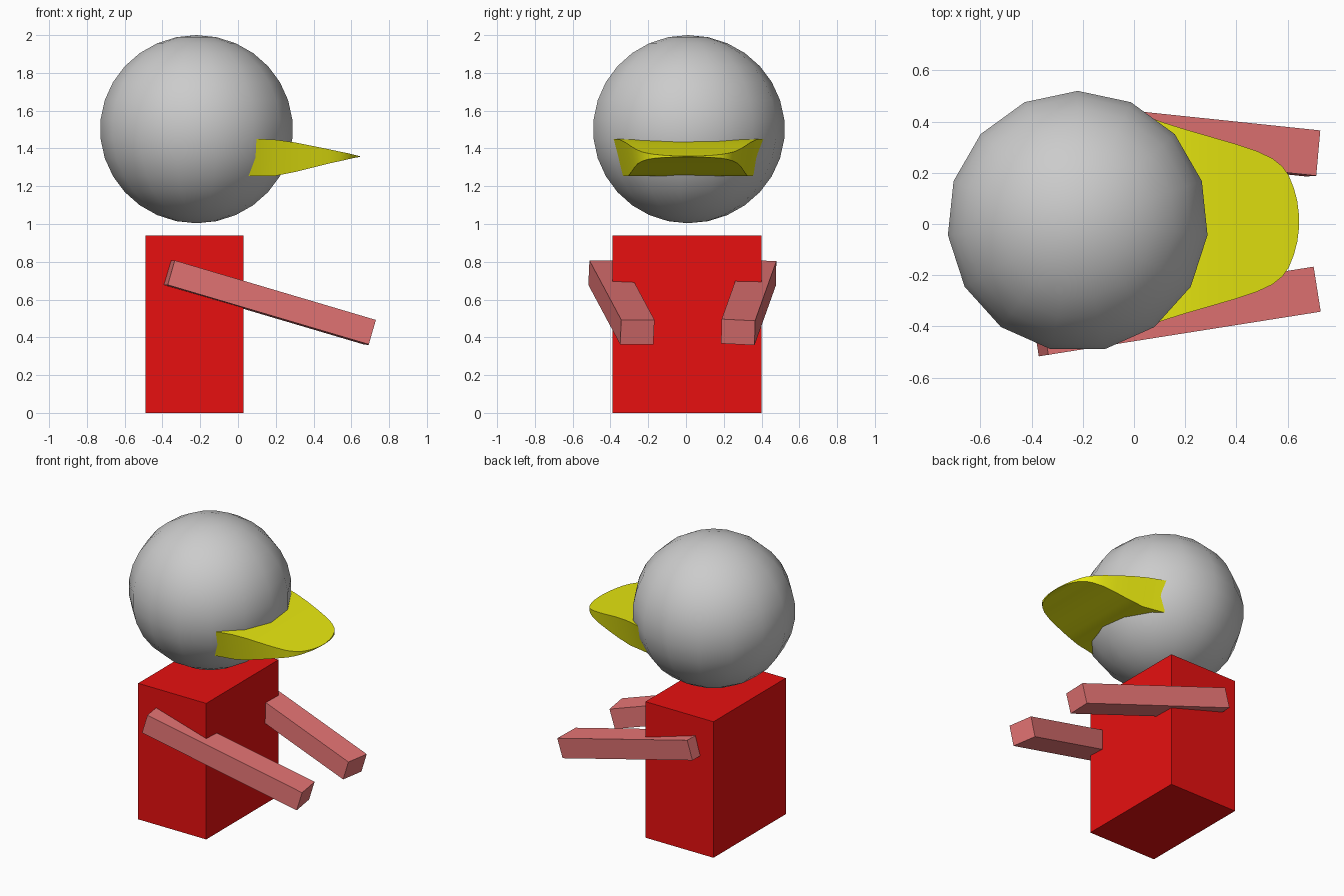
import bpy
from math import radians

if "Cube" in bpy.data.objects:
    bpy.data.objects.remove(bpy.data.objects["Cube"])


def colour(obj, name, rgb):
    mat = bpy.data.materials.get(name) or bpy.data.materials.new(name)
    mat.diffuse_color = (*rgb, 1)
    mat.use_nodes = True
    mat.node_tree.nodes["Principled BSDF"].inputs["Base Color"].default_value = mat.diffuse_color
    obj.data.materials.append(mat)


def box(name, centre, size, rot=(0, 0, 0)):
    bpy.ops.mesh.primitive_cube_add(size=1, location=centre,
                                    rotation=[radians(a) for a in rot])
    obj = bpy.context.object
    obj.name = name
    obj.scale = size
    return obj


# Head: 15-sided smooth sphere
bpy.ops.mesh.primitive_uv_sphere_add(segments=15, ring_count=15, radius=1,
                                     location=(-0.22, 0.01, 1.502))
head = bpy.context.object
head.name = "head"
head.scale = (0.513, 0.513, 0.498)
bpy.ops.object.shade_smooth()

# Body block
body = box("body", (-0.23, 0.005, 0.47), (0.52, 0.79, 0.94))
colour(body, "red", (0.8, 0.005, 0.005))

# Arms, sloping down and inwards
for name, y, rot in (("left_arm", 0.332, (-3, 16.3, -6)),
                     ("right_arm", -0.342, (0, 16.3, 9))):
    arm = box(name, (0.165, y, 0.585), (1.123, 0.178, 0.135), rot)
    colour(arm, "pale_red", (0.8, 0.18, 0.18))

# Cap peak: stations of x, top half-width, bottom half-width, top z, bottom z
stations = [
    (0.05, 0.410, 0.345, 1.450, 1.255),
    (0.12, 0.385, 0.330, 1.450, 1.255),
    (0.20, 0.360, 0.315, 1.446, 1.255),
    (0.30, 0.331, 0.300, 1.432, 1.275),
    (0.40, 0.302, 0.283, 1.412, 1.300),
    (0.48, 0.275, 0.265, 1.396, 1.320),
    (0.54, 0.247, 0.241, 1.383, 1.333),
    (0.58, 0.215, 0.212, 1.375, 1.342),
    (0.605, 0.180, 0.178, 1.369, 1.348),
    (0.625, 0.130, 0.129, 1.364, 1.352),
    (0.638, 0.080, 0.080, 1.361, 1.354),
    (0.645, 0.025, 0.025, 1.359, 1.356),
]
verts, faces = [], []
for x, wt, wb, zt, zb in stations:
    verts += [(x, 0.01 - wt, zt), (x, 0.01 - wb, zb),
              (x, 0.01 + wb, zb), (x, 0.01 + wt, zt)]
for i in range(len(stations) - 1):
    a, b = 4 * i, 4 * i + 4
    for j in range(4):
        k = (j + 1) % 4
        faces.append((a + j, a + k, b + k, b + j))
n = len(verts)
faces += [(3, 2, 1, 0), (n - 4, n - 3, n - 2, n - 1)]
mesh = bpy.data.meshes.new("cap_peak")
mesh.from_pydata(verts, [], faces)
peak = bpy.data.objects.new("cap_peak", mesh)
bpy.context.collection.objects.link(peak)
colour(peak, "yellow", (0.8, 0.8, 0.005))
bpy.ops.object.select_all(action='DESELECT')
peak.select_set(True)
bpy.context.view_layer.objects.active = peak
bpy.ops.object.mode_set(mode='EDIT')
bpy.ops.mesh.select_all(action='SELECT')
bpy.ops.mesh.normals_make_consistent(inside=False)
bpy.ops.object.mode_set(mode='OBJECT')
bpy.ops.object.shade_smooth_by_angle(angle=radians(40))
